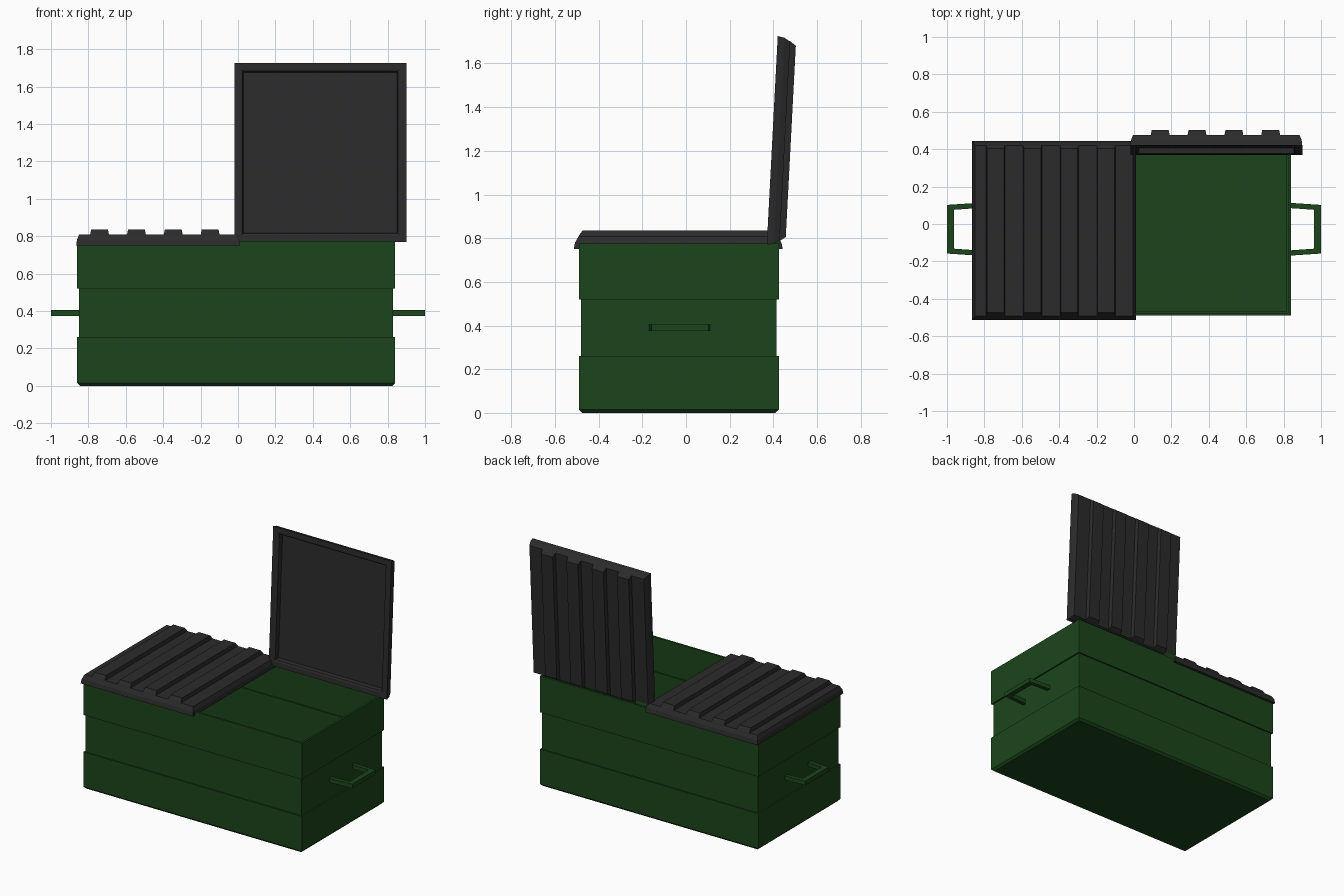
import bpy, bmesh, math

if "Cube" in bpy.data.objects:
    bpy.data.objects.remove(bpy.data.objects["Cube"])

def material(name, rgb):
    m = bpy.data.materials.new(name)
    m.diffuse_color = (*rgb, 1)
    m.use_nodes = True
    m.node_tree.nodes["Principled BSDF"].inputs["Base Color"].default_value = m.diffuse_color
    return m

GREEN = material("green_plastic", (0.011, 0.06, 0.011))
BLACK = material("black_plastic", (0.024, 0.024, 0.024))

def loft(bm, rect, rings):
    """Stack inset rectangles (dx, dy, z), closing the first and last."""
    x0, x1, y0, y1 = rect
    prev = None
    for i, (dx, dy, z) in enumerate(rings):
        corners = [(x0 + dx, y0 + dy), (x1 - dx, y0 + dy), (x1 - dx, y1 - dy), (x0 + dx, y1 - dy)]
        ring = [bm.verts.new((x, y, z)) for x, y in corners]
        if prev:
            for k in range(4):
                n = (k + 1) % 4
                bm.faces.new((prev[k], prev[n], ring[n], ring[k]))
        if i == 0:
            bm.faces.new(ring[::-1])
        prev = ring
    bm.faces.new(prev)

def finish(bm, name, mat):
    bmesh.ops.recalc_face_normals(bm, faces=bm.faces)
    me = bpy.data.meshes.new(name)
    bm.to_mesh(me)
    bm.free()
    me.materials.append(mat)
    ob = bpy.data.objects.new(name, me)
    bpy.context.collection.objects.link(ob)
    return ob

# Open-topped bin with a recessed middle band, walls lofted up and back down inside
bm = bmesh.new()
steps = [(0.015, 0), (0, 0.015), (0, 0.26), (0.01, 0.26), (0.01, 0.52), (0, 0.52), (0, 0.775),
         (0.015, 0.775), (0.015, 0.535), (0.025, 0.535), (0.025, 0.245), (0.015, 0.245),
         (0.015, 0.025), (0.025, 0.015)]
loft(bm, (-0.86, 0.84, -0.49, 0.425), [(d, d, z) for d, z in steps])
finish(bm, "bin_body", GREEN)

# Ribbed lids, hollow underneath, with the hinge edge at local y = 0
def lid(name, width, first_rib, length=0.957):
    bm = bmesh.new()
    rings = [(0.05, 0.05, 0.035), (0.045, 0.045, 0.005), (0.035, 0.035, 0), (0, 0, 0),
             (0.004, 0.006, 0.03), (0.015, 0.022, 0.058)]
    loft(bm, (0, width, -length, 0), rings)
    for i in range(4):
        x = first_rib + 0.197 * i
        loft(bm, (x, x + 0.1, -length + 0.018, -0.018),
             [(0, 0, 0.05), (0, 0.004, 0.06), (0.005, 0.022, 0.085)])
    return finish(bm, name, BLACK)

closed = lid("closed_lid", 0.875, 0.075)
closed.location = (-0.865, 0.443, 0.75)
opened = lid("open_lid", 0.92, 0.11)
opened.location = (-0.02, 0.37, 0.77)
opened.rotation_euler.x = math.radians(-93)

# Hinge knuckle between the lids
bpy.ops.mesh.primitive_cylinder_add(vertices=12, radius=0.028, depth=0.09,
                                    location=(0.05, 0.405, 0.79), rotation=(0, math.pi / 2, 0))
hinge = bpy.context.object
hinge.name = "hinge_knuckle"
hinge.data.materials.append(GREEN)
bpy.ops.object.shade_smooth_by_angle()

# U-shaped carry handles
def handle(name, side):
    outer = [(0.82, -0.17), (1.0, -0.158), (1.0, 0.102), (0.82, 0.114)]
    inner = [(0.82, -0.142), (0.963, -0.132), (0.963, 0.076), (0.82, 0.086)]
    bm = bmesh.new()
    layers = [[[bm.verts.new((side * x, y, z)) for x, y in line] for line in (outer, inner)]
              for z in (0.374, 0.404)]
    (bo, bi), (to, ti) = layers
    for k in range(3):
        for a, b in ((bo, bi), (to, ti), (bo, to), (bi, ti)):
            bm.faces.new((a[k], a[k + 1], b[k + 1], b[k]))
    for k in (0, 3):
        bm.faces.new((bo[k], bi[k], ti[k], to[k]))
    finish(bm, name, GREEN)

handle("right_handle", 1)
handle("left_handle", -1)
